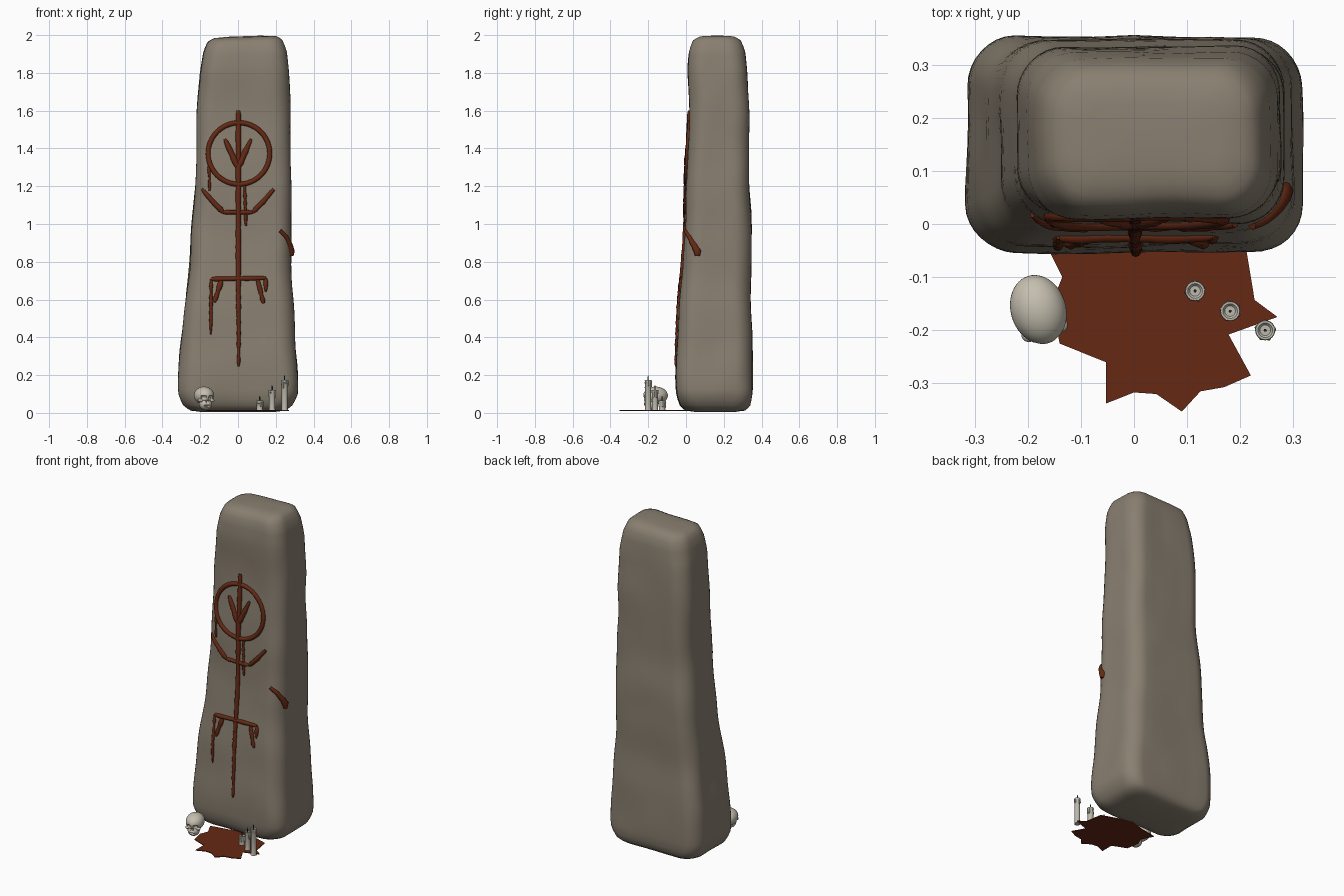
import bpy, bmesh, math, random
from mathutils import Vector, Matrix, noise
from mathutils.bvhtree import BVHTree

if "Cube" in bpy.data.objects:
    bpy.data.objects.remove(bpy.data.objects["Cube"])

random.seed(4)


def material(name, color):
    m = bpy.data.materials.new(name)
    m.diffuse_color = (*color, 1)
    m.use_nodes = True
    m.node_tree.nodes["Principled BSDF"].inputs["Base Color"].default_value = m.diffuse_color
    return m


STONE = material("grey brown stone", (0.25, 0.213, 0.163))
BLOOD = material("dried blood red", (0.13, 0.022, 0.007))
BONE = material("pale bone", (0.56, 0.52, 0.43))
WAX = material("candle wax", (0.50, 0.48, 0.41))
WICK = material("burnt wick", (0.05, 0.045, 0.04))


def finish(name, bm, mats, angle=50):
    bmesh.ops.recalc_face_normals(bm, faces=bm.faces)
    me = bpy.data.meshes.new(name)
    bm.to_mesh(me)
    for m in mats:
        me.materials.append(m)
    ob = bpy.data.objects.new(name, me)
    bpy.context.collection.objects.link(ob)
    bpy.ops.object.select_all(action='DESELECT')
    ob.select_set(True)
    bpy.context.view_layer.objects.active = ob
    bpy.ops.object.shade_smooth_by_angle(angle=math.radians(angle))
    return ob


def loft(bm, rings, mat=0):
    """Skin a list of closed rings and cap both ends."""
    vs = [[bm.verts.new(p) for p in r] for r in rings]
    n = len(vs[0])
    faces = [bm.faces.new(vs[0]), bm.faces.new(vs[-1])]
    for a, b in zip(vs, vs[1:]):
        for i in range(n):
            j = (i + 1) % n
            faces.append(bm.faces.new((a[i], a[j], b[j], b[i])))
    for f in faces:
        f.material_index = mat


# ---- standing stone: height, left, right, front, back
PROFILE = [
    (0.004, -.19, .19, .06, .25), (0.012, -.25, .25, .00, .31), (0.04, -.288, .285, -.032, .338),
    (0.10, -.313, .312, -.050, .350), (0.22, -.313, .314, -.054, .352), (0.40, -.298, .302, -.045, .350),
    (0.60, -.276, .288, -.034, .340), (0.80, -.256, .280, -.015, .346), (1.00, -.244, .285, .000, .345),
    (1.20, -.226, .281, .000, .335), (1.40, -.219, .276, .010, .331), (1.60, -.215, .276, .019, .332),
    (1.80, -.200, .271, .010, .325), (1.91, -.182, .256, .018, .312), (1.965, -.160, .232, .038, .290),
    (1.985, -.125, .200, .075, .255), (1.990, -.05, .12, .13, .20)]


def catmull(p0, p1, p2, p3, t):
    return [0.5 * (2 * b + (c - a) * t + (2 * a - 5 * b + 4 * c - d) * t * t
            + (3 * b - a - 3 * c + d) * t ** 3) for a, b, c, d in zip(p0, p1, p2, p3)]


def rounded_ring(z, l, r, f, b):
    rad = min(0.09, (b - f) * 0.3, (r - l) * 0.3)
    corners = [(r - rad, f + rad, -90), (r - rad, b - rad, 0), (l + rad, b - rad, 90), (l + rad, f + rad, 180)]
    pts = []
    for k, (cx, cy, a0) in enumerate(corners):
        for i in range(9):
            a = math.radians(a0 + i * 11.25)
            pts.append(Vector((cx + rad * math.cos(a), cy + rad * math.sin(a), z)))
        nx, ny, na = corners[(k + 1) % 4]
        a = math.radians(na)
        end = Vector((nx + rad * math.cos(a), ny + rad * math.sin(a), z))
        start = pts[-1].copy()
        pts += [start.lerp(end, i / 6) for i in range(1, 6)]
    c = Vector(((l + r) / 2, (f + b) / 2, z))
    for p in pts:
        # weathered unevenness, plus a top that rises to one side
        d = p - c
        p += d.normalized() * 0.007 * noise.noise(Vector((p.x * 7, p.y * 7, z * 4.5)))
        top = max(0, (z - 1.85) / 0.14)
        p.z += top * (0.035 * max(-.2, min(.2, p.x)) + 0.003)
    return pts


rings = []
for i in range(len(PROFILE) - 1):
    q = [PROFILE[max(0, min(len(PROFILE) - 1, i + k))] for k in (-1, 0, 1, 2)]
    steps = 5 if q[2][0] - q[1][0] > 0.09 else 2
    for s in range(steps):
        t = s / steps
        row = catmull(*q, t)
        row[0] = q[1][0] + (q[2][0] - q[1][0]) * t
        rings.append(rounded_ring(*row))
rings.append(rounded_ring(*PROFILE[-1]))
bm = bmesh.new()
loft(bm, rings)
bmesh.ops.recalc_face_normals(bm, faces=bm.faces)
tree = BVHTree.FromBMesh(bm)
finish("standing_stone", bm, [STONE], 80)
bm.free()


# ---- painted strokes that hug the stone
def on_front(x, z):
    hit = tree.ray_cast(Vector((x, -2, z)), Vector((0, 1, 0)))[0]
    return hit if hit else Vector((x, 0.05, z))


def resample(path, step=0.02):
    out = []
    for a, b in zip(path, path[1:]):
        a, b = Vector(a), Vector(b)
        n = max(1, round((b - a).length / step))
        out += [a.lerp(b, i / n) for i in range(n)]
    return out + [Vector(path[-1])]


def tube(bm, pts, radii, side=Vector((0, -1, 0)), n=8, closed=False):
    loops = []
    m = len(pts)
    for i, p in enumerate(pts):
        a, b = (pts[i - 1], pts[(i + 1) % m]) if closed else (pts[max(0, i - 1)], pts[min(m - 1, i + 1)])
        t = (b - a).normalized()
        u = t.cross(side).normalized()
        w = u.cross(t)
        loops.append([p + radii[i] * (u * math.cos(k * math.tau / n) + w * math.sin(k * math.tau / n))
                      for k in range(n)])
    loft(bm, loops + ([loops[0]] if closed else []))


def stroke(bm, path, r0, r1, rough=0.1):
    pts = [on_front(x, z) for x, z in resample(path)]
    m = len(pts) - 1
    rad = [(r0 + (r1 - r0) * i / m) * (1 + random.uniform(-rough, rough)) for i in range(m + 1)]
    rad[0] *= 0.7
    rad[-1] *= 0.6
    tube(bm, pts, rad)


bm = bmesh.new()
stroke(bm, [(.002, 1.6), (.002, .62)], .014, .013)
stroke(bm, [(.002, .64), (.004, .42), (.003, .245)], .013, .008, .25)
ring = [on_front(.005 + .163 * math.cos(a), 1.373 + .163 * math.sin(a))
        for a in (i * math.tau / 48 for i in range(48))]
tube(bm, ring, [.013] * 48, closed=True)
for s in (-1, 1):
    stroke(bm, [(s * .004, 1.305), (s * .04, 1.385), (s * .07, 1.45)], .019, .010)
    stroke(bm, [(s * .19, 1.185), (s * .135, 1.12), (s * .078, 1.062)], .011, .015)
stroke(bm, [(-.08, 1.062), (.08, 1.062)], .012, .012)
stroke(bm, [(-.14, .708), (.148, .714)], .013, .012)
finish("painted_sign", bm, [BLOOD], 60)
bm.free()

bm = bmesh.new()
for path, r0, r1 in [
        ([(-.142, .71), (-.144, .415)], .009, .007), ([(-.088, .70), (-.125, .585)], .012, .010),
        ([(.105, .70), (.135, .58)], .012, .010), ([(.147, .715), (.147, .64)], .010, .008),
        ([(-.154, 1.33), (-.150, 1.175)], .008, .007), ([(.035, 1.21), (.042, .99)], .009, .007)]:
    stroke(bm, path, r0, r1, .3)
finish("paint_drips", bm, [BLOOD], 60)
bm.free()

# smear wrapped around the right-hand edge
bm = bmesh.new()
smear = [tree.find_nearest(Vector(p))[0] for p in resample(
    [(.225, -.01, .965), (.262, .012, .93), (.285, .04, .885), (.29, .058, .855), (.29, .06, .83)])]
rad = [.011 + .012 * (i / (len(smear) - 1)) ** 2 for i in range(len(smear))]
rad[-1] = .014
tube(bm, smear, rad, Vector((.8, -.6, 0)))
finish("side_smear", bm, [BLOOD], 60)
bm.free()

# ---- blood pool: jagged thin sheet
outline = [(-.17, -.03), (-.135, -.10), (-.155, -.15), (-.14, -.225), (-.053, -.26), (-.053, -.338), (0, -.317),
           (.042, -.32), (.09, -.353), (.125, -.315), (.17, -.307), (.22, -.285), (.178, -.208), (.27, -.175),
           (.227, -.143), (.21, -.04), (.12, -.01), (.03, .02), (-.06, -.01)]
bm = bmesh.new()
loft(bm, [[(x, y, z) for x, y in outline] for z in (.009, .014)])
finish("blood_pool", bm, [BLOOD], 40)
bm.free()


# ---- candles with cupped tops, wax runs and wicks
def lathe(bm, cx, cy, prof, mat=0, n=16):
    loft(bm, [[(cx + r * math.cos(k * math.tau / n), cy + r * math.sin(k * math.tau / n), z)
               for k in range(n)] for r, z in prof], mat)


for name, x, y, top in [("short_candle", .115, -.126, .066), ("middle_candle", .181, -.164, .122),
                        ("tall_candle", .247, -.2, .174)]:
    bm = bmesh.new()
    lathe(bm, x, y, [(.018, .012), (.016, .022), (.016, top - .012), (.019, top - .005),
                     (.018, top), (.014, top), (.010, top - .005), (.002, top - .005)])
    for k in range(5):
        a = k * math.tau / 5 + random.random()
        px, py = x + .0165 * math.cos(a), y + .0165 * math.sin(a)
        low = top - random.uniform(.015, .042)
        lathe(bm, px, py, [(.001, low - .003), (.0045, low), (.0035, low + .01), (.003, top - .002)], 0, 6)
    lathe(bm, x, y, [(.003, top - .006), (.003, top + .018), (.002, top + .024)], 1, 6)
    finish(name, bm, [WAX, WICK], 50)
    bm.free()

# ---- skull: cranium and jaw with pressed-in sockets
bm = bmesh.new()


def ball(loc, size, seg=48):
    bmesh.ops.create_uvsphere(bm, u_segments=seg, v_segments=seg // 2, radius=1,
                              matrix=Matrix.Translation(loc) @ Matrix.Diagonal((*size, 1)))


ball((0, 0, .005), (.052, .066, .047))
ball((0, -.028, -.040), (.034, .034, .032))
for s in (-1, 1):
    ball((s * .031, -.040, -.021), (.014, .014, .009), 16)
for sx, sz, rx, rz in [(-.019, -.006, .013, .012), (.019, -.006, .013, .012), (0, -.028, .006, .009),
                       (0, -.050, .019, .004)]:
    for v in bm.verts:
        d = math.hypot((v.co.x - sx) / rx, (v.co.z - sz) / rz)
        if v.co.y < -.02 and d < 1:
            v.co.y += .016 * min(1, 2.5 * (1 - d))
bm.transform(Matrix.Translation((-.18, -.161, .087)) @ Matrix.Rotation(math.radians(17), 4, 'Z'))
finish("skull", bm, [BONE], 55)
bm.free()
